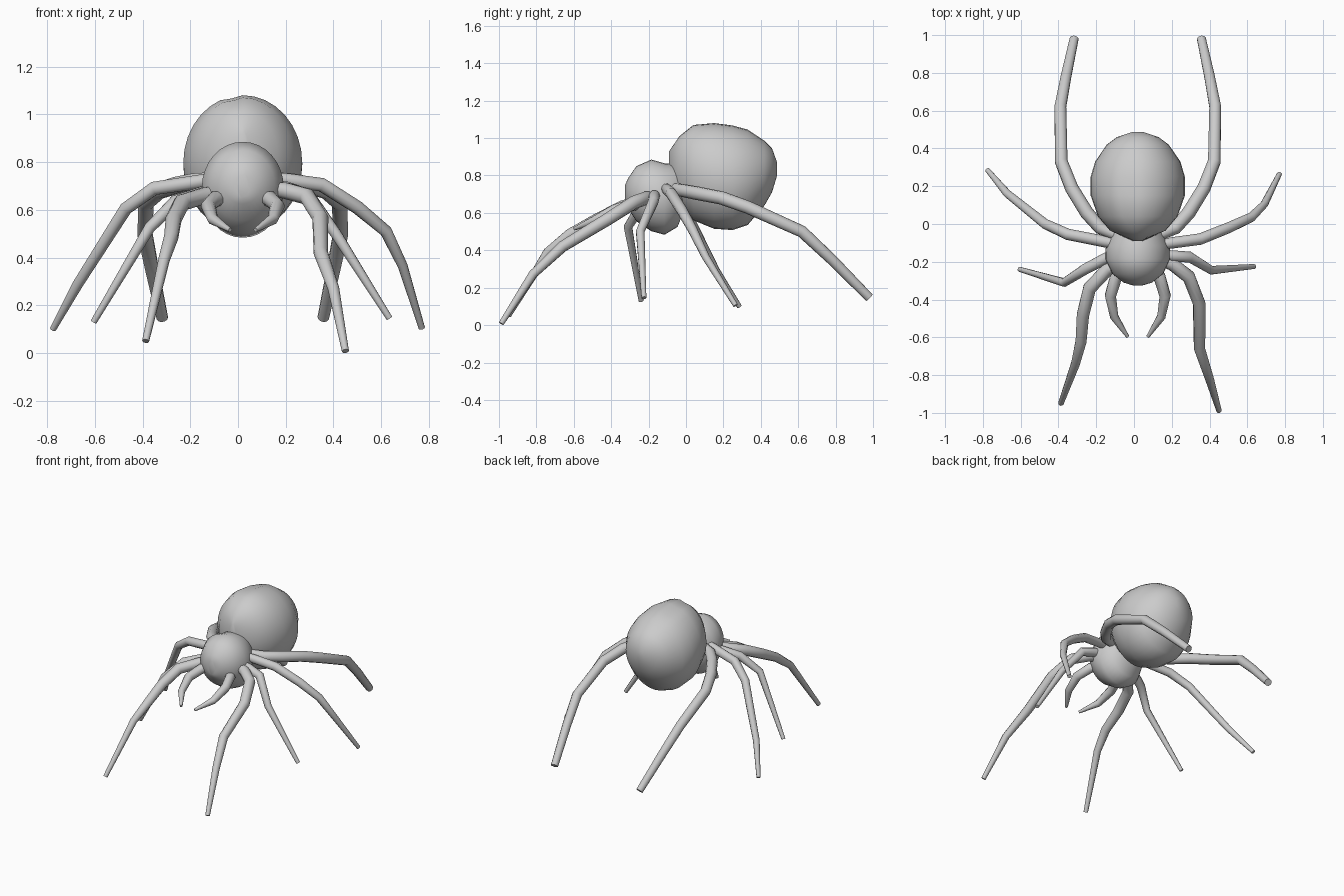
import bpy, bmesh, math

if "Cube" in bpy.data.objects:
    bpy.data.objects.remove(bpy.data.objects["Cube"])

CX = 0.02  # body centre line


def smooth(ob, angle):
    bpy.ops.object.select_all(action='DESELECT')
    ob.select_set(True)
    bpy.context.view_layer.objects.active = ob
    bpy.ops.object.shade_smooth_by_angle(angle=math.radians(angle))


def body(name, width, mid, half_length, profile, n=32, groove=0.0):
    """Egg shape: elliptical rings along y, side profile given as (y, bottom z, top z)."""
    bm = bmesh.new()
    rings = []
    for y, lo, hi in profile:
        w = width * math.sqrt(max(0.01, 1 - ((y - mid) / half_length) ** 2))
        ring = []
        for i in range(n):
            a = 2 * math.pi * i / n
            # shallow crease beside the top line
            r = 1 - groove if i == n // 4 + 1 and 0 < y < 0.3 else 1
            ring.append(bm.verts.new((CX + w * r * math.cos(a), y,
                                      (lo + hi) / 2 + (hi - lo) / 2 * r * math.sin(a))))
        rings.append(ring)
    for a, b in zip(rings, rings[1:]):
        for i in range(n):
            j = (i + 1) % n
            bm.faces.new((a[i], a[j], b[j], b[i]))
    bm.faces.new(rings[0])
    bm.faces.new(rings[-1])
    bmesh.ops.recalc_face_normals(bm, faces=bm.faces)
    me = bpy.data.meshes.new(name)
    bm.to_mesh(me)
    bm.free()
    ob = bpy.data.objects.new(name, me)
    bpy.context.collection.objects.link(ob)
    smooth(ob, 60)


def limb(name, pts, radius, tip):
    """Tube along a path, rooted inside the body and tapering to a flat tip."""
    x, y, z = pts[0]
    pts = [(CX + (x - CX) * 0.6, y - 0.3 * (y + 0.14), z + 0.01)] + pts
    cu = bpy.data.curves.new(name, 'CURVE')
    cu.dimensions = '3D'
    cu.bevel_depth = 1.0
    cu.bevel_resolution = 3
    cu.use_fill_caps = True
    sp = cu.splines.new('POLY')
    sp.points.add(len(pts) - 1)
    for i, (p, co) in enumerate(zip(sp.points, pts)):
        t = i / (len(pts) - 1)
        p.co = (*co, 1)
        p.radius = radius * (1 - (1 - tip) * t ** 3) * min(1, 0.8 + t)
    ob = bpy.data.objects.new(name, cu)
    bpy.context.collection.objects.link(ob)
    bpy.ops.object.select_all(action='DESELECT')
    ob.select_set(True)
    bpy.context.view_layer.objects.active = ob
    bpy.ops.object.convert(target='MESH')
    smooth(bpy.context.view_layer.objects.active, 50)


def mirrored_pair(name, pts, radius, tip):
    """Same limb on both sides; x is measured from the body centre line."""
    for side, s in (("right", 1), ("left", -1)):
        limb(name + "_" + side, [(CX + s * x, y, z) for x, y, z in pts], radius, tip)


# Abdomen
body("abdomen", 0.253, 0.2, 0.289, [
    (-0.09, 0.74, 0.93), (-0.035, 0.65, 1.01), (0.04, 0.56, 1.07), (0.15, 0.515, 1.08),
    (0.25, 0.508, 1.067), (0.33, 0.535, 1.045), (0.42, 0.64, 0.985), (0.46, 0.71, 0.945),
    (0.487, 0.8, 0.87)], groove=0.03)

# Head and thorax
body("cephalothorax", 0.174, -0.155, 0.172, [
    (-0.325, 0.65, 0.75), (-0.31, 0.625, 0.785), (-0.265, 0.555, 0.85), (-0.185, 0.502, 0.885),
    (-0.115, 0.483, 0.865), (-0.045, 0.525, 0.86), (0.0, 0.64, 0.82)])

# Front legs, posed differently on each side
limb("front_leg_right", [(.2, -.21, .68), (.29, -.28, .655), (.345, -.42, .565),
                         (.347, -.66, .42), (.4, -.82, .27), (.45, -.988, .008)], .037, .4)
limb("front_leg_left", [(-.14, -.24, .66), (-.235, -.34, .63), (-.27, -.48, .56),
                        (-.28, -.62, .485), (-.31, -.74, .39), (-.387, -.95, .05)], .037, .4)

# Second legs
limb("second_leg_right", [(.2, -.17, .69), (.295, -.175, .66), (.41, -.245, .5),
                          (.635, -.225, .145)], .031, .43)
limb("second_leg_left", [(-.145, -.18, .67), (-.26, -.24, .635), (-.37, -.31, .525),
                         (-.605, -.24, .13)], .031, .43)

# Third legs
limb("third_leg_right", [(.2, -.1, .725), (.35, -.08, .705), (.5, -.02, .61),
                         (.62, .035, .51), (.69, .105, .365), (.77, .265, .105)], .031, .43)
limb("third_leg_left", [(-.145, -.095, .72), (-.35, -.055, .69), (-.47, 0, .605),
                        (-.67, .16, .29), (-.775, .285, .1)], .031, .43)

# Rear legs
mirrored_pair("rear_leg", [(.2, -.02, .72), (.27, .06, .705), (.35, .19, .68), (.405, .33, .63),
                           (.41, .62, .5), (.38, .78, .35), (.337, .98, .147)], .037, .66)

# Feelers at the mouth
mirrored_pair("feeler", [(.115, -.28, .645), (.145, -.38, .615), (.125, -.49, .56),
                         (.053, -.597, .515)], .034, .26)
